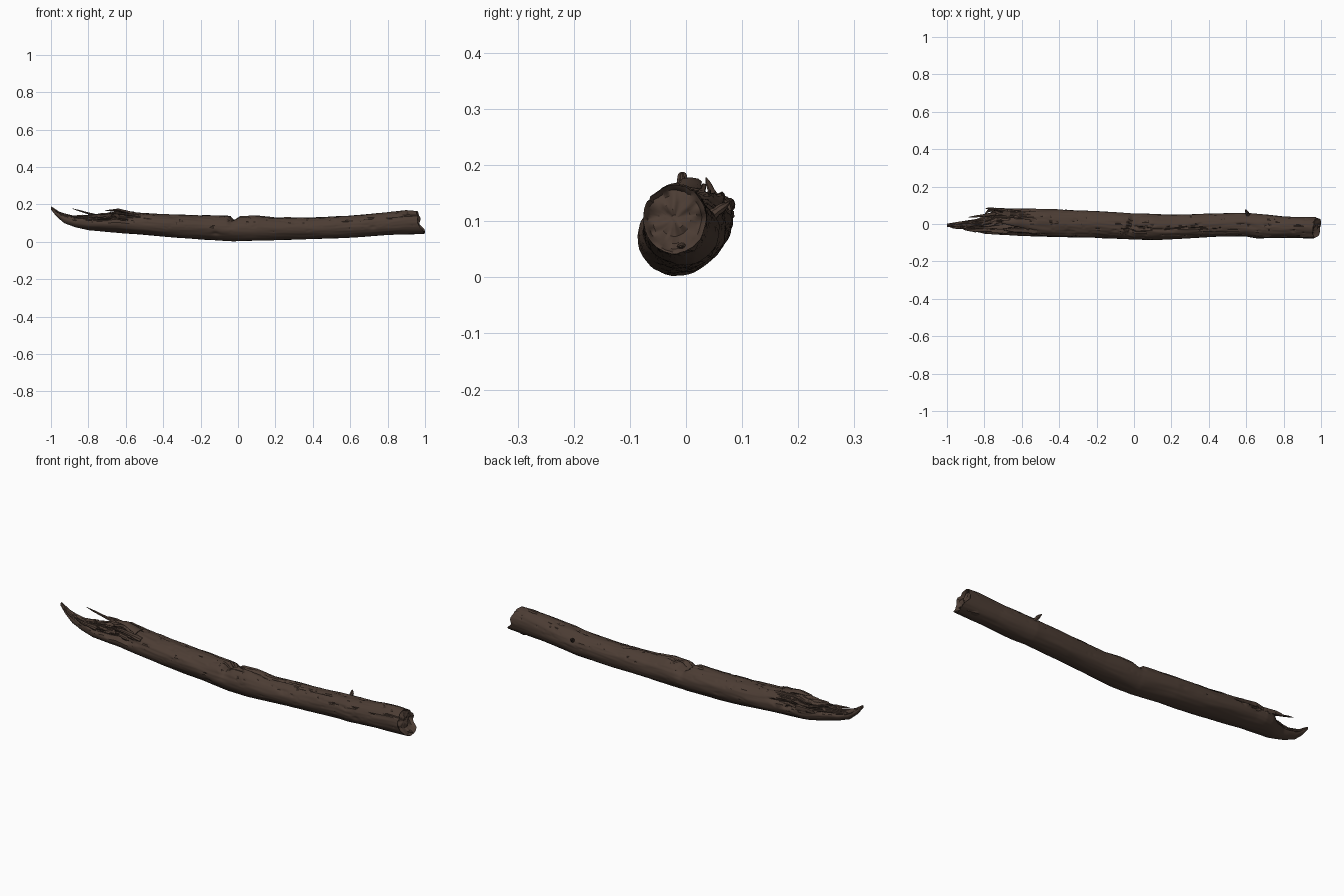
import bpy, bmesh, math, random
from mathutils import Vector, noise

if "Cube" in bpy.data.objects:
    bpy.data.objects.remove(bpy.data.objects["Cube"])

random.seed(4)
RINGS, SIDES = 300, 72

bark = bpy.data.materials.new("dark brown bark")
bark.diffuse_color = (0.072, 0.046, 0.034, 1)
bark.use_nodes = True
bark.node_tree.nodes["Principled BSDF"].inputs["Base Color"].default_value = bark.diffuse_color

# outline of the log along x: (x, value)
BOTTOM = [(-1, .172), (-.97, .135), (-.93, .1), (-.87, .078), (-.8, .062), (-.6, .045), (-.4, .028), (-.2, .013),
          (-.02, .003), (.2, .009), (.4, .013), (.6, .023), (.8, .035), (1, .045)]
TOP = [(-1, .188), (-.97, .166), (-.93, .152), (-.88, .14), (-.8, .148), (-.7, .155), (-.65, .17), (-.6, .163),
       (-.5, .153), (-.4, .148), (-.2, .142), (-.04, .137), (.03, .138), (.1, .141), (.2, .128), (.4, .131),
       (.6, .141), (.8, .157), (.9, .167), (1, .163)]
FRONT = [(-1, -.015), (-.9, -.03), (-.85, -.04), (-.8, -.052), (-.6, -.066), (-.4, -.071), (-.2, -.072), (0, -.083),
         (.1, -.087), (.2, -.08), (.4, -.07), (.6, -.066), (.66, -.077), (.8, -.076), (1, -.076)]
BACK = [(-1, .002), (-.92, .015), (-.84, .028), (-.79, .05), (-.74, .08), (-.7, .086), (-.5, .081), (-.2, .07),
        (0, .054), (.2, .05), (.4, .056), (.6, .06), (.7, .051), (.8, .041), (1, .034)]


def lerp(table, x):
    for (x0, a), (x1, b) in zip(table, table[1:]):
        if x <= x1:
            return a + (b - a) * (x - x0) / (x1 - x0)
    return table[-1][1]


def bump(x, centre, width):
    return math.exp(-((x - centre) / width) ** 2)


def n3(x, y, z):
    return noise.noise(Vector((x, y, z)))


def surface_point(x, t):
    """Point on the bark at length x and angle t, with grain, cracks and torn flakes."""
    c, s = math.cos(t), math.sin(t)
    y0, y1, z0, z1 = (lerp(p, x) for p in (FRONT, BACK, BOTTOM, TOP))
    size = min(1, (z1 - z0) / .1)
    up = max(0, s)
    r = 1 + .05 * n3(x * 4, c * 1.5, s * 1.5) * size
    r += (.025 + .03 * up) * n3(x * 9, c * 7, s * 7) * size
    # long splits in the bark, mostly on the upper half
    split = abs(n3(x * 3 + 7, c * 3.5, s * 3.5))
    if s > -.3:
        r -= .09 * max(0, 1 - split / .035) * size * (.4 + .6 * up)
    # split running from the notch along the top
    if 0 < x < .36:
        r -= .12 * bump(t, 1.45 + .35 * math.sin(x * 9) + .05 * n3(x * 30, 0, 0), .06)
    # notch across the top
    notch_x = -.02 + .02 * c + .01 * n3(0, c * 6, 4)
    r -= .42 * up ** 1.5 * max(0, 1 - abs(x - notch_x) / (.04 if x > notch_x else .025))
    # knot hollows
    for kx, kt in ((.72, 3.35), (.3, 2.6), (-.35, 2.2), (-.12, 3.6)):
        r -= .08 * bump(x, kx, .018) * bump(t, kt, .16)
    # torn wood toward the broken end: stepped flakes
    tear = min(1, max(0, (-.5 - x) / .12)) * size
    if s > -.1 and tear > 0:
        f = n3(x * 7, c * 5, s * 2 + 3) + .5 * n3(x * 16, c * 14, 9)
        r -= tear * min(1, (s + .1) * 3) * (.26 if f > .12 else .1 if f > -.12 else -.02)
    y = (y0 + y1) / 2 + (y1 - y0) / 2 * c * r
    z = (z0 + z1) / 2 + (z1 - z0) / 2 * s * r
    return y, max(0, z)


def finish(bm, name, angle):
    bmesh.ops.recalc_face_normals(bm, faces=bm.faces)
    mesh = bpy.data.meshes.new(name)
    bm.to_mesh(mesh)
    bm.free()
    ob = bpy.data.objects.new(name, mesh)
    bpy.context.collection.objects.link(ob)
    mesh.materials.append(bark)
    bpy.ops.object.select_all(action='DESELECT')
    ob.select_set(True)
    bpy.context.view_layer.objects.active = ob
    bpy.ops.object.shade_smooth_by_angle(angle=math.radians(angle))
    return ob


def skin(bm, rings):
    n = len(rings[0])
    for a, b in zip(rings, rings[1:]):
        for j in range(n):
            k = (j + 1) % n
            bm.faces.new((a[j], a[k], b[k], b[j]))


def end_x(y, z):
    """Slanted, ragged break at the right end."""
    x = .968 + .13 * (y + .02) - .12 * (z - .1) + .012 * n3(y * 35, z * 35, 2)
    return min(1, x + .022 * bump(z, .055, .02))


# log body
bm = bmesh.new()
rings = []
for i in range(RINGS + 1):
    x = -1 + 1.96 * i / RINGS
    ring = []
    for j in range(SIDES):
        t = 2 * math.pi * j / SIDES
        y, z = surface_point(x, t)
        w = max(0, (x - .8) / .16)
        ring.append(bm.verts.new((x + w * (end_x(y, z) - .96), y, z)))
    rings.append(ring)
# broken right face: rings shrinking to the middle
rim = [v.co.copy() for v in rings[-1]]
mid = sum(rim, Vector()) / SIDES
for k in (.94, .85, .7, .5, .3, .12):
    ring = []
    for p in rim:
        q = mid.lerp(p, k)
        q.x = end_x(q.y, q.z) - .012 + .012 * n3(q.y * 60, q.z * 60, 5) if k < .9 else end_x(q.y, q.z) - .003
        ring.append(bm.verts.new(q))
    rings.append(ring)
skin(bm, rings)
bm.faces.new(rings[0])
bm.faces.new(rings[-1])
finish(bm, "log_body", 40)


def splinter(name, points, width, thick):
    """Tapered, flattened spike along a few points."""
    bm = bmesh.new()
    pts = [Vector(p) for p in points]
    path = [pts[i].lerp(pts[i + 1], f / 4) for i in range(len(pts) - 1) for f in range(4)] + [pts[-1]]
    rings = []
    for i, p in enumerate(path):
        d = (path[min(i + 1, len(path) - 1)] - path[max(i - 1, 0)]).normalized()
        side = d.cross(Vector((0, 0, 1))).normalized()
        top = side.cross(d)
        k = max(.12, (1 - i / (len(path) - 1)) ** .6) * random.uniform(.85, 1.15)
        rings.append([bm.verts.new(p + side * math.cos(a) * width * k + top * math.sin(a) * thick * k)
                      for a in (2 * math.pi * j / 8 for j in range(8))])
    skin(bm, rings)
    bm.faces.new(rings[0])
    bm.faces.new(rings[-1])
    finish(bm, name, 35)


# torn splinters at the broken end
splinter("splinter_thin", [(-.74, .055, .135), (-.81, .045, .155), (-.885, .036, .177)], .011, .008)
splinter("splinter_back", [(-.68, .07, .12), (-.75, .08, .13), (-.795, .084, .128)], .012, .02)
splinter("splinter_back_hook", [(-.74, .078, .125), (-.78, .07, .14), (-.8, .05, .145)], .009, .007)
splinter("splinter_tip_front", [(-.86, -.015, .11), (-.93, -.016, .14), (-.975, -.02, .165)], .016, .011)
splinter("splinter_tip", [(-.88, .0, .11), (-.95, -.002, .145), (-.998, -.008, .187)], .017, .014)
splinter("splinter_side", [(-.78, -.03, .12), (-.85, -.035, .13), (-.91, -.03, .143)], .014, .01)
splinter("bark_flake_top", [(-.56, .0, .148), (-.64, .008, .17), (-.71, .01, .166)], .03, .012)
splinter("bark_flake_front", [(-.52, -.035, .135), (-.62, -.035, .15), (-.7, -.03, .15)], .02, .01)

# twig stub on the back and the flared lip at the right end
splinter("twig_stub", [(.61, .045, .11), (.603, .064, .124), (.595, .078, .134)], .012, .011)
splinter("end_lip", [(.9, .0, .058), (.96, -.005, .055), (1, -.01, .055)], .022, .014)
